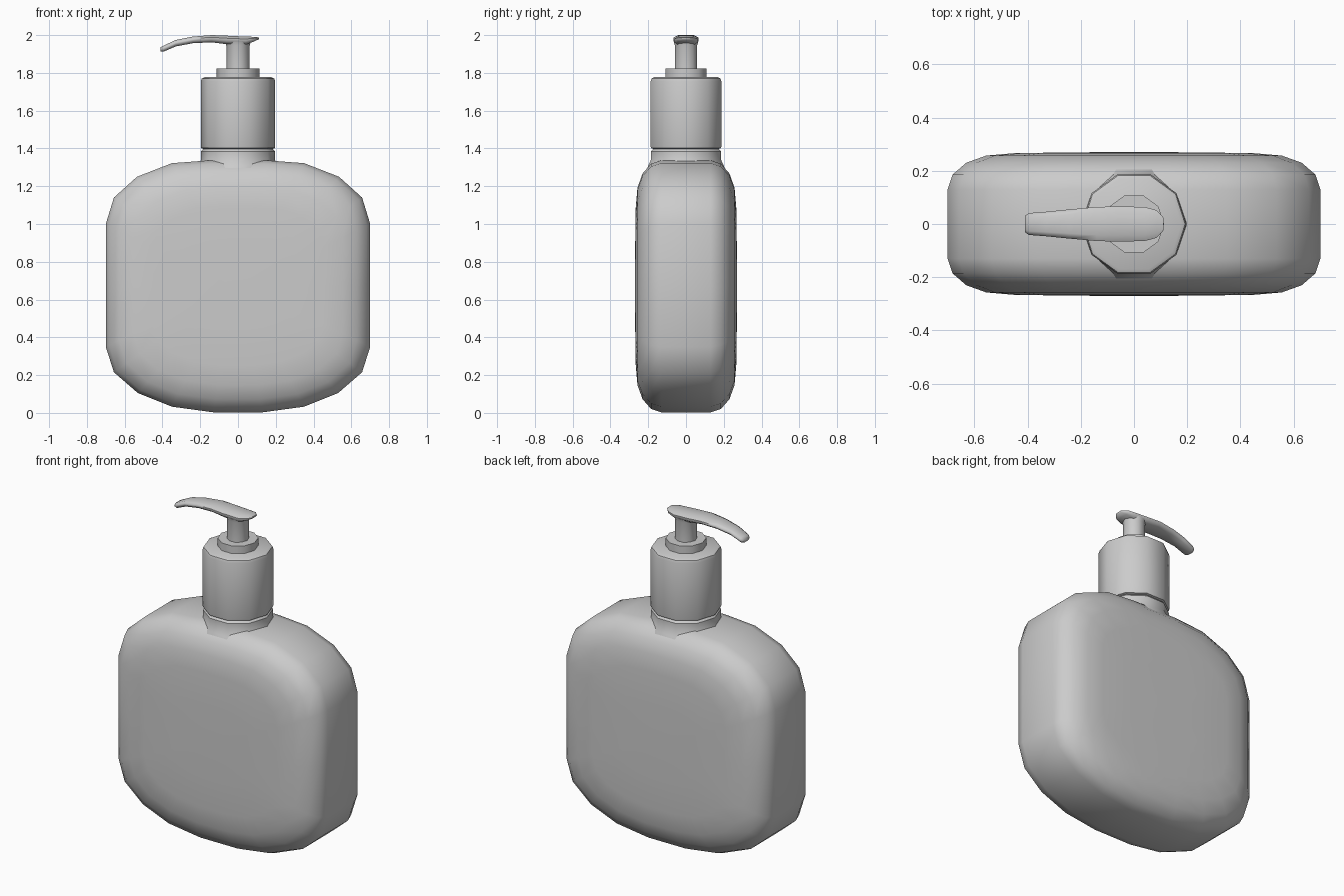
import bpy, bmesh, math

if "Cube" in bpy.data.objects:
    bpy.data.objects.remove(bpy.data.objects["Cube"])


def skin(name, rings, angle=40):
    """Bridge equal-length closed rings of points and cap both ends."""
    bm = bmesh.new()
    loops = [[bm.verts.new(p) for p in ring] for ring in rings]
    n = len(loops[0])
    for a, b in zip(loops, loops[1:]):
        for i in range(n):
            j = (i + 1) % n
            bm.faces.new((a[i], a[j], b[j], b[i]))
    bm.faces.new(loops[0])
    bm.faces.new(loops[-1])
    bmesh.ops.recalc_face_normals(bm, faces=bm.faces)
    mesh = bpy.data.meshes.new(name)
    bm.to_mesh(mesh)
    bm.free()
    obj = bpy.data.objects.new(name, mesh)
    bpy.context.collection.objects.link(obj)
    bpy.ops.object.select_all(action='DESELECT')
    obj.select_set(True)
    bpy.context.view_layer.objects.active = obj
    bpy.ops.object.shade_smooth_by_angle(angle=math.radians(angle))
    return obj


def lathe(name, profile, sides=10, angle=40):
    """Turn a (radius, z) profile about the z axis."""
    steps = [i * math.tau / sides for i in range(sides)]
    return skin(name, [[(r * math.cos(t), r * math.sin(t), z) for t in steps]
                       for r, z in profile], angle)


# Bottle body: front outline repeated at several depths, shrinking towards each face
half = [(0.13, 0.003), (0.35, 0.033), (0.53, 0.105), (0.657, 0.215), (0.70, 0.35),
        (0.70, 0.67), (0.70, 1.0), (0.657, 1.14), (0.535, 1.25), (0.35, 1.322), (0.15, 1.337)]
outline = half + [(-x, z) for x, z in reversed(half)]
MID = 0.67
depths = [(0.13, 0.0), (0.185, 0.018), (0.23, 0.07), (0.257, 0.145),
          (0.266, 0.25), (0.269, 0.45), (0.27, 0.62)]   # (depth, inset)
layers = [(-y, d) for y, d in reversed(depths)] + depths
skin("bottle_body", [[(x * (1 - d / 0.70), y, MID + (z - MID) * (1 - d / 0.67))
                      for x, z in outline] for y, d in layers], 60)

# Neck flaring into the shoulders
lathe("neck", [(0.235, 1.25), (0.21, 1.31), (0.195, 1.34), (0.195, 1.385), (0.185, 1.395), (0.17, 1.41)])

# Pump cap with softened rims
lathe("pump_cap", [(0.18, 1.397), (0.195, 1.402), (0.197, 1.41), (0.197, 1.755),
                   (0.192, 1.77), (0.178, 1.777)])

# Collar and stem
lathe("pump_collar", [(0.113, 1.77), (0.113, 1.824)])
lathe("pump_stem", [(0.062, 1.82), (0.062, 1.945), (0.068, 1.965)])

# Nozzle: stations of (x, bottom z, top z, half width)
stations = [(0.11, 1.978, 1.988, 0.025), (0.085, 1.966, 1.991, 0.052),
            (0.04, 1.95, 1.992, 0.064), (-0.06, 1.952, 1.997, 0.066),
            (-0.14, 1.962, 2.0, 0.064), (-0.24, 1.957, 1.992, 0.055),
            (-0.33, 1.94, 1.974, 0.046), (-0.395, 1.912, 1.944, 0.041),
            (-0.41, 1.912, 1.936, 0.03)]
section = [(-1, 0.35), (-0.7, 0), (0.7, 0), (1, 0.35), (1, 0.7), (0.65, 1), (-0.65, 1), (-1, 0.7)]
skin("pump_nozzle", [[(x, w * u, lo + (hi - lo) * v) for u, v in section]
                     for x, lo, hi, w in stations], 60)
